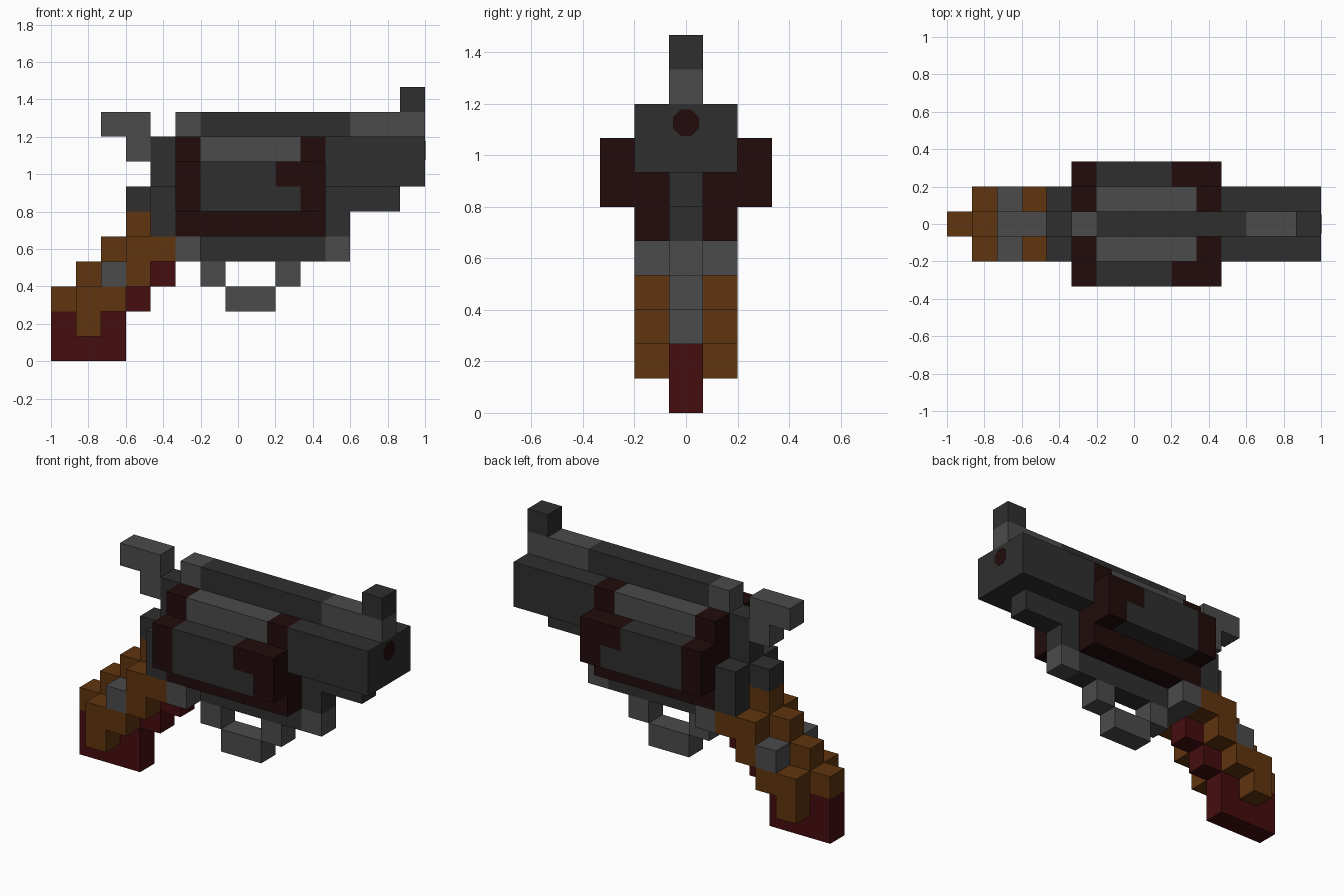
import bpy, bmesh, math
from mathutils import Vector, Matrix

U = 2 / 15  # edge of one block

if "Cube" in bpy.data.objects:
    bpy.data.objects.remove(bpy.data.objects["Cube"], do_unlink=True)


def make_material(name, r, g, b):
    m = bpy.data.materials.new(name)
    m.use_nodes = True
    m.diffuse_color = (r, g, b, 1)
    bsdf = next(n for n in m.node_tree.nodes if n.type == 'BSDF_PRINCIPLED')
    bsdf.inputs["Base Color"].default_value = (r, g, b, 1)
    return m


DARK = make_material("dark_steel", 0.028, 0.028, 0.028)
LIGHT = make_material("light_steel", 0.07, 0.07, 0.07)
BROWN = make_material("brown_wood", 0.116, 0.035, 0.0045)
RED = make_material("red_wood", 0.06, 0.004, 0.0046)
MAROON = make_material("dark_maroon", 0.016, 0.0037, 0.0037)

CORE, SIDES, WIDE, FLANKS = (0,), (-1, 1), (-1, 0, 1), (-2, 2)  # slabs across the width
blocks = {}  # block position -> (part, material)


def fill(part, mat, x, z, length=1, height=1, slabs=CORE):
    """Lay a run of blocks; later runs replace earlier ones."""
    for i in range(length):
        for k in range(height):
            for y in slabs:
                blocks[x + i, y, z + k] = (part, mat)


def finish(name, bm, mats):
    mesh = bpy.data.meshes.new(name)
    bm.to_mesh(mesh)
    bm.free()
    for m in mats:
        mesh.materials.append(m)
    bpy.context.collection.objects.link(bpy.data.objects.new(name, mesh))


def skin(part):
    """Give a part outward faces wherever no neighbouring block covers it."""
    bm = bmesh.new()
    cells = {c: mat for c, (owner, mat) in blocks.items() if owner == part}
    mats = list(dict.fromkeys(cells.values()))
    for (x, y, z), mat in cells.items():
        centre = Vector((x - 7, y, z + 0.5))
        for axis in range(3):
            for sign in (-1, 1):
                n, a = Vector(), Vector()
                n[axis], a[(axis + 1) % 3] = sign, 1
                if (x + int(n.x), y + int(n.y), z + int(n.z)) in blocks:
                    continue
                b = n.cross(a)
                ring = [centre + (n + p) / 2 for p in (-a - b, a - b, a + b, b - a)]
                face = bm.faces.new([bm.verts.new(p * U) for p in ring])
                face.material_index = mats.index(mat)
    bmesh.ops.remove_doubles(bm, verts=bm.verts[:], dist=0.001)
    # Merge coplanar squares of the same colour
    bmesh.ops.dissolve_limit(bm, angle_limit=math.radians(1), verts=bm.verts[:],
                             edges=bm.edges[:], delimit={'MATERIAL'})
    finish(part, bm, mats)


# Grip: stepped wooden core, red butt and front strap, side panels with a stud
for i in range(5):
    fill("grip_core", BROWN, i, max(2, i), height=i + 3 - max(2, i))
fill("grip_core", RED, 0, 0, length=3, height=2)
for i in (3, 4):
    fill("grip_core", RED, i, i - 1)
for i in range(1, 5):
    fill("grip_panels", BROWN, i, i, height=2, slabs=SIDES)
fill("grip_studs", LIGHT, 2, 3, slabs=SIDES)

# Frame behind and below the cylinder
fill("rear_frame", DARK, 4, 5, height=4)
fill("rear_frame", DARK, 4, 5, height=2, slabs=SIDES)
fill("rear_frame", DARK, 3, 6)
fill("lower_frame", LIGHT, 5, 4, length=7)
fill("lower_frame", DARK, 6, 4, length=5)
fill("lower_frame", LIGHT, 5, 4, slabs=SIDES)
fill("lower_frame", DARK, 11, 5)

# Hammer
fill("hammer", LIGHT, 3, 8)
fill("hammer", LIGHT, 2, 9, length=2)

# Trigger guard
for x in (6, 9):
    fill("trigger_guard", LIGHT, x, 3)
fill("trigger_guard", LIGHT, 7, 2, length=2)

# Cylinder: maroon body with light upper panels and dark flank panels
fill("cylinder", MAROON, 5, 5, length=6, height=4, slabs=WIDE)
fill("cylinder", LIGHT, 6, 8, length=4, slabs=SIDES)
fill("cylinder", MAROON, 5, 6, length=6, height=2, slabs=FLANKS)
fill("cylinder", DARK, 6, 6, length=4, slabs=FLANKS)
fill("cylinder", DARK, 6, 7, length=3, slabs=FLANKS)

# Barrel, lug, rail and sight
fill("barrel", DARK, 11, 7, length=4, height=2, slabs=WIDE)
fill("under_barrel_lug", DARK, 11, 6, length=3)
fill("top_rail", LIGHT, 5, 9, length=10)
fill("top_rail", DARK, 6, 9, length=6)
fill("front_sight", DARK, 14, 10)

for part in dict.fromkeys(owner for owner, mat in blocks.values()):
    skin(part)

# Muzzle bore: thin eight-sided plate on the barrel's end
bore = bmesh.new()
place = (Matrix.Translation((1, 0, 1.127)) @ Matrix.Rotation(math.pi / 2, 4, 'Y')
         @ Matrix.Rotation(math.pi / 8, 4, 'Z'))
bmesh.ops.create_cone(bore, cap_ends=True, segments=8, radius1=0.055, radius2=0.055,
                      depth=0.006, matrix=place)
finish("muzzle_bore", bore, [MAROON])
